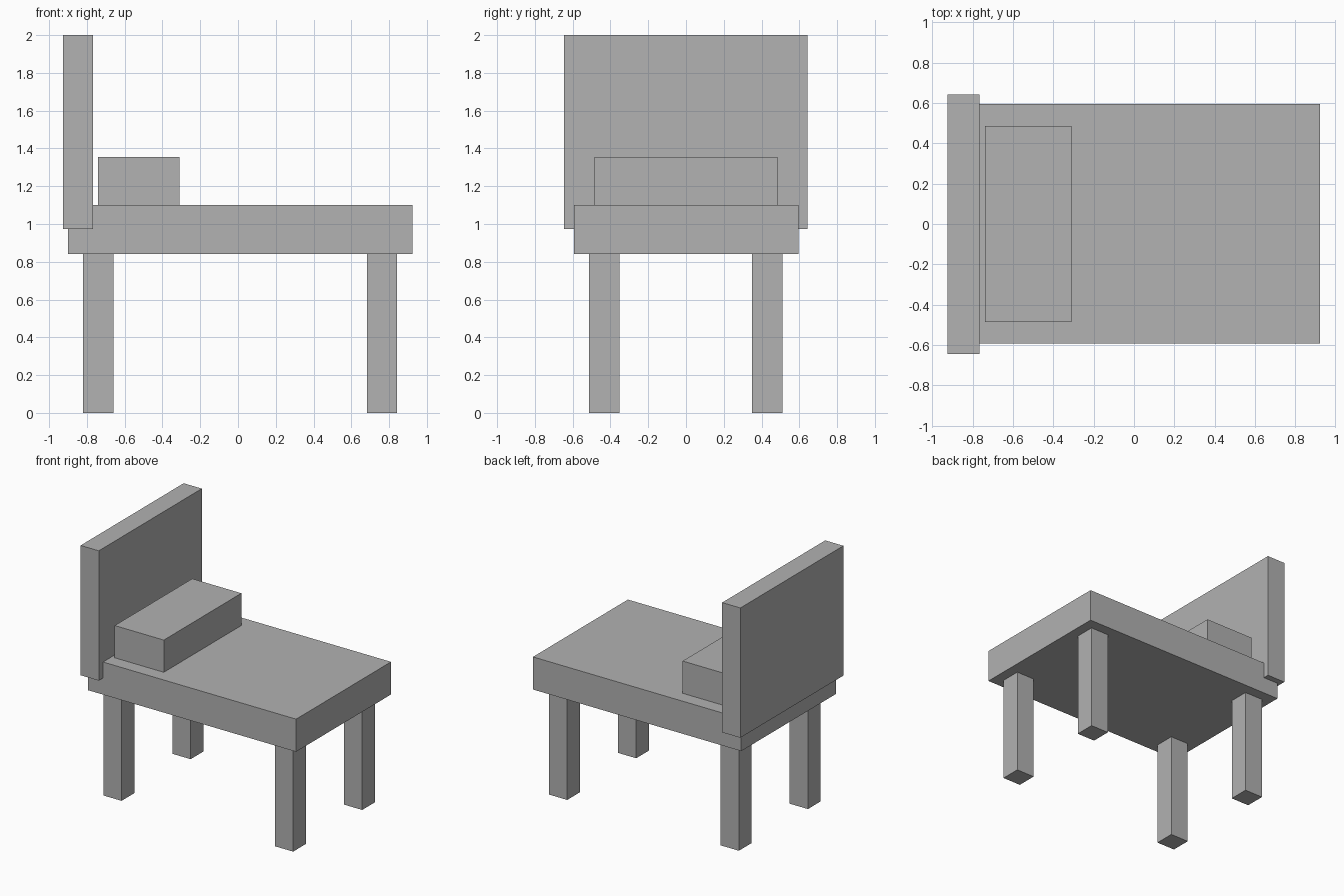
import bpy

cube = bpy.data.objects.get("Cube")
if cube:
    bpy.data.objects.remove(cube, do_unlink=True)

# One plain grey for the whole bed
grey = bpy.data.materials.new("plain_grey")
grey.use_nodes = True
color = (0.445, 0.445, 0.445, 1)
grey.diffuse_color = color
grey.node_tree.nodes["Principled BSDF"].inputs["Base Color"].default_value = color


def box(name, x, y, z):
    """Add a box spanning the given (min, max) ranges."""
    spans = (x, y, z)
    bpy.ops.mesh.primitive_cube_add(size=1, location=[(a + b) / 2 for a, b in spans])
    obj = bpy.context.object
    obj.name = name
    obj.scale = [b - a for a, b in spans]
    bpy.ops.object.transform_apply(location=False, rotation=False, scale=True)
    obj.data.materials.append(grey)
    return obj


# Mattress slab, headboard and pillow
box("bed_base", (-0.90, 0.923), (-0.592, 0.595), (0.842, 1.10))
box("headboard", (-0.926, -0.767), (-0.645, 0.643), (0.973, 2.0))
box("pillow", (-0.74, -0.31), (-0.485, 0.485), (1.10, 1.355))

# Four square legs
for end, x in (("head", (-0.82, -0.66)), ("foot", (0.683, 0.842))):
    for side, y in (("front", (-0.513, -0.353)), ("back", (0.35, 0.51))):
        box(f"{end}_{side}_leg", x, y, (0, 0.842))
